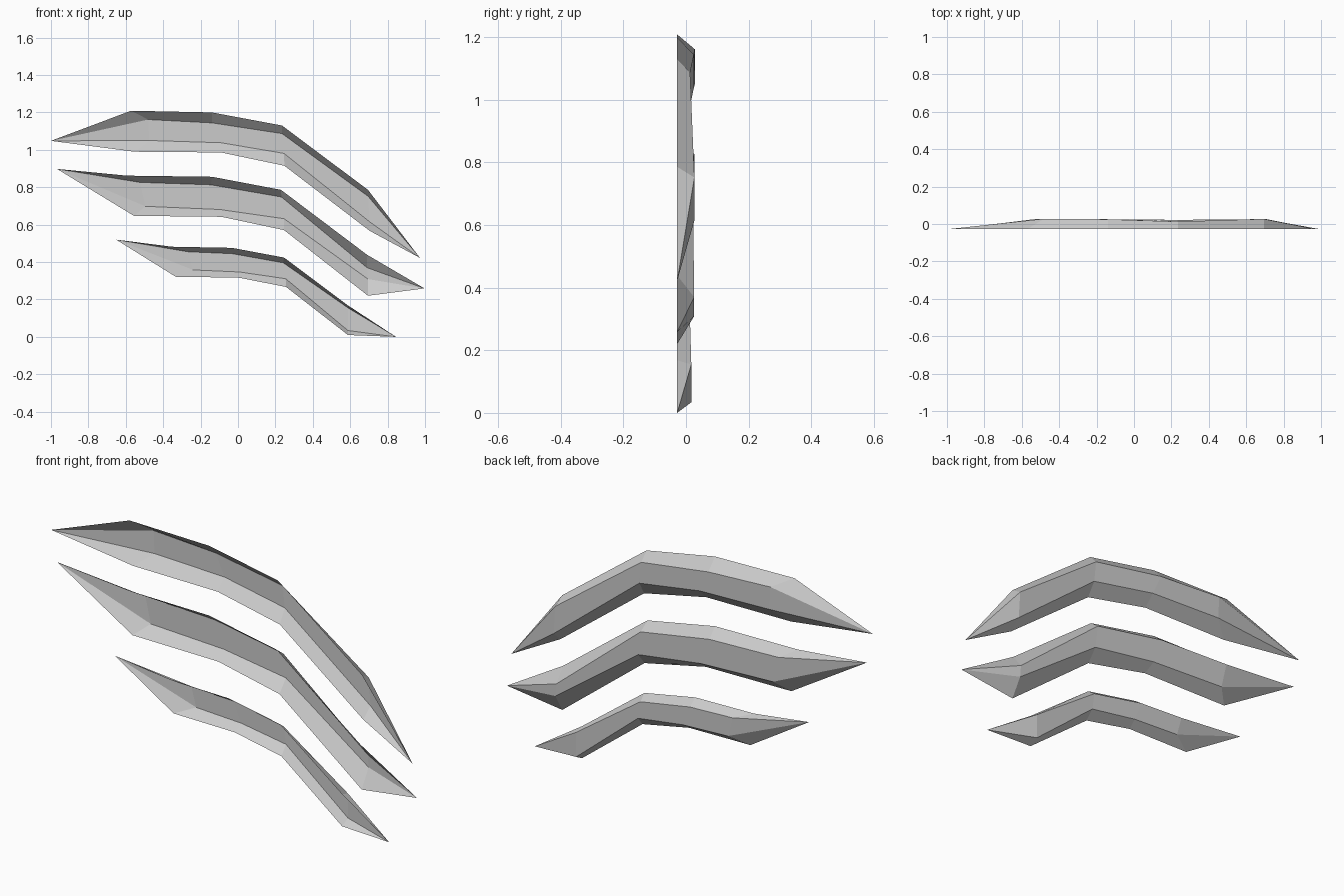
import bpy, bmesh

RIM = -0.028  # the open front edge of every mark lies in this plane


def claw_mark(name, tips, lines, depths):
    """Open trough: pointed at both ends, rails run outer top, inner top, inner bottom, outer bottom."""
    bm = bmesh.new()
    left, right = [bm.verts.new((x, RIM, z)) for x, z in tips]
    rails = []
    for i, line in enumerate(lines):
        ys = depths if i in (1, 2) else [RIM] * 4
        rails.append([bm.verts.new((x, y, z)) for (x, z), y in zip(line, ys)])
    for a, b in zip(rails, rails[1:]):
        bm.faces.new((left, a[0], b[0]))
        for j in range(3):
            bm.faces.new((a[j], a[j + 1], b[j + 1], b[j]))
        bm.faces.new((a[3], right, b[3]))
    bm.normal_update()
    # point the shell outwards, towards the back
    if sum(f.normal.y * f.calc_area() for f in bm.faces) < 0:
        bmesh.ops.reverse_faces(bm, faces=bm.faces[:])
    mesh = bpy.data.meshes.new(name)
    bm.to_mesh(mesh)
    bm.free()
    bpy.context.collection.objects.link(bpy.data.objects.new(name, mesh))


# upper mark
claw_mark("upper_claw_mark", [(-1.0, 1.048), (0.973, 0.422)], [
    [(-0.572, 1.209), (-0.139, 1.2), (0.235, 1.13), (0.695, 0.786)],
    [(-0.48, 1.162), (-0.139, 1.144), (0.235, 1.087), (0.695, 0.752)],
    [(-0.475, 1.05), (-0.091, 1.038), (0.246, 0.981), (0.704, 0.615)],
    [(-0.553, 0.99), (-0.091, 0.986), (0.248, 0.915), (0.704, 0.567)],
], [0.028, 0.025, 0.013, 0.027])

# middle mark
claw_mark("middle_claw_mark", [(-0.968, 0.898), (0.997, 0.259)], [
    [(-0.594, 0.862), (-0.139, 0.856), (0.23, 0.786), (0.69, 0.439)],
    [(-0.524, 0.826), (-0.145, 0.813), (0.232, 0.748), (0.69, 0.37)],
    [(-0.495, 0.698), (-0.096, 0.681), (0.246, 0.632), (0.695, 0.309)],
    [(-0.556, 0.647), (-0.088, 0.642), (0.246, 0.571), (0.695, 0.22)],
], [0.027, 0.025, 0.022, 0.026])

# lower mark
claw_mark("lower_claw_mark", [(-0.652, 0.52), (0.845, 0.0)], [
    [(-0.353, 0.482), (-0.032, 0.476), (0.246, 0.424), (0.588, 0.168)],
    [(-0.267, 0.455), (-0.032, 0.445), (0.242, 0.396), (0.588, 0.155)],
    [(-0.24, 0.358), (0.008, 0.347), (0.255, 0.311), (0.588, 0.034)],
    [(-0.332, 0.321), (0.002, 0.317), (0.257, 0.267), (0.588, 0.01)],
], [0.017, 0.015, 0.01, 0.017])
